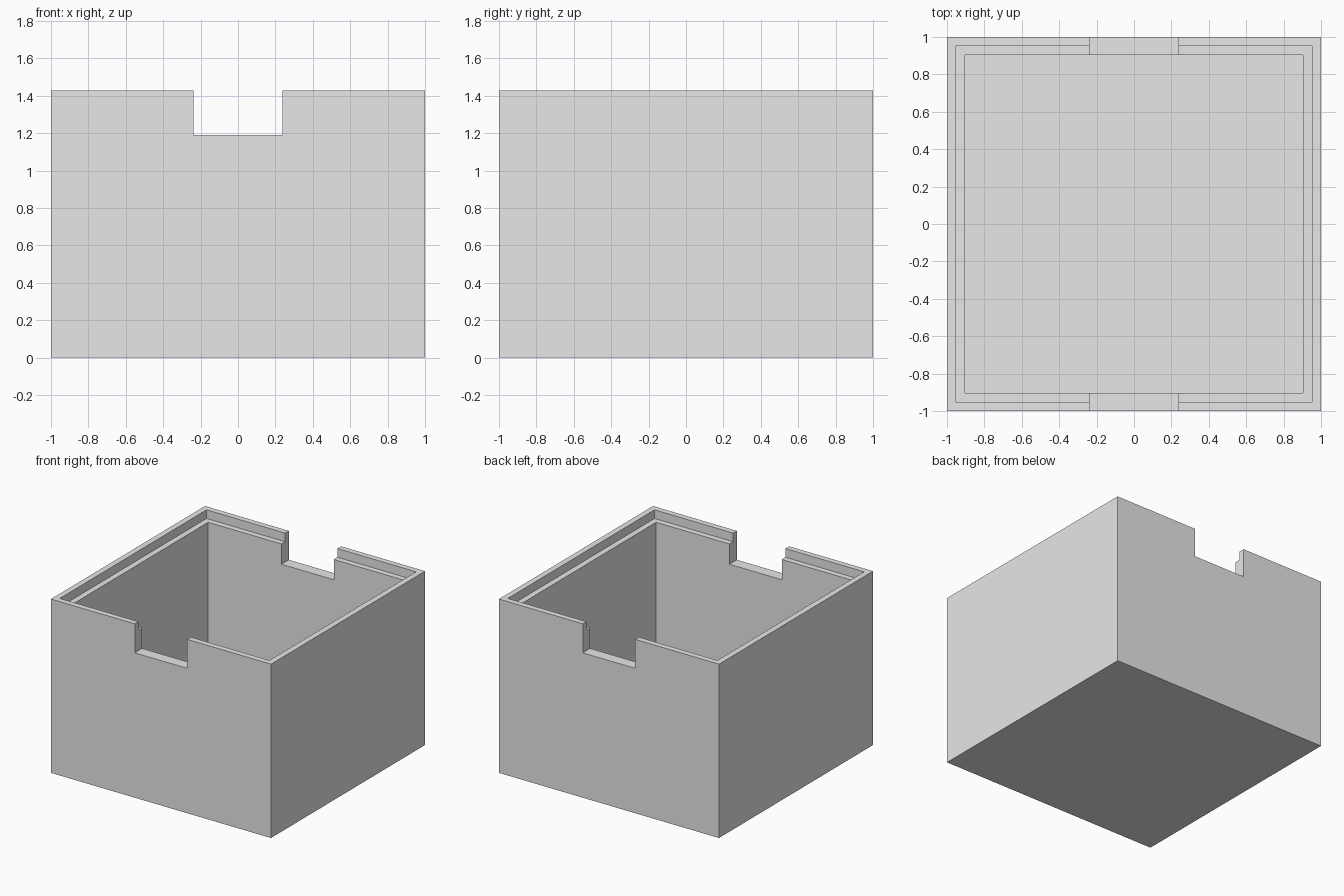
import bpy
import bmesh
from mathutils import Matrix

cube = bpy.data.objects.get("Cube")
if cube:
    bpy.data.objects.remove(cube, do_unlink=True)

U = 2 / 42            # design unit: the box is 42 units wide
HEIGHT = 30 * U
WALL = 2 * U
LEDGE = HEIGHT - 1.5 * U
NOTCH_Z = HEIGHT - 5 * U
NOTCH_W = 10 * U

grey = bpy.data.materials.new("light_grey")
grey.use_nodes = True
grey.diffuse_color = (0.8, 0.8, 0.8, 1)
grey.node_tree.nodes["Principled BSDF"].inputs["Base Color"].default_value = (0.8, 0.8, 0.8, 1)


def block(name, width, depth, z0, z1):
    """Box centred on the z axis, spanning z0 to z1."""
    bm = bmesh.new()
    bmesh.ops.create_cube(bm, size=1, matrix=Matrix.Translation((0, 0, (z0 + z1) / 2))
                          @ Matrix.Diagonal((width, depth, z1 - z0, 1)))
    mesh = bpy.data.meshes.new(name)
    bm.to_mesh(mesh)
    bm.free()
    mesh.materials.append(grey)
    obj = bpy.data.objects.new(name, mesh)
    bpy.context.collection.objects.link(obj)
    return obj


# Open box body
box = block("open_box", 2, 2, 0, HEIGHT)

# Cavity, stepped lid recess, and notch through the front and back walls
inner = 2 - 2 * WALL
recess = 2 - WALL
cutters = [
    block("cavity_cutter", inner, inner, WALL, HEIGHT + 1),
    block("lid_recess_cutter", recess, recess, LEDGE, HEIGHT + 1),
    block("finger_notch_cutter", NOTCH_W, 3, NOTCH_Z, HEIGHT + 1),
]
for cutter in cutters:
    mod = box.modifiers.new(cutter.name, "BOOLEAN")
    mod.operation = "DIFFERENCE"
    mod.solver = "EXACT"
    mod.object = cutter

# Bake the cuts, then drop the helpers
bpy.context.view_layer.update()
evaluated = box.evaluated_get(bpy.context.evaluated_depsgraph_get())
baked = bpy.data.meshes.new_from_object(evaluated)
box.modifiers.clear()
box.data = baked
for cutter in cutters:
    bpy.data.objects.remove(cutter, do_unlink=True)
